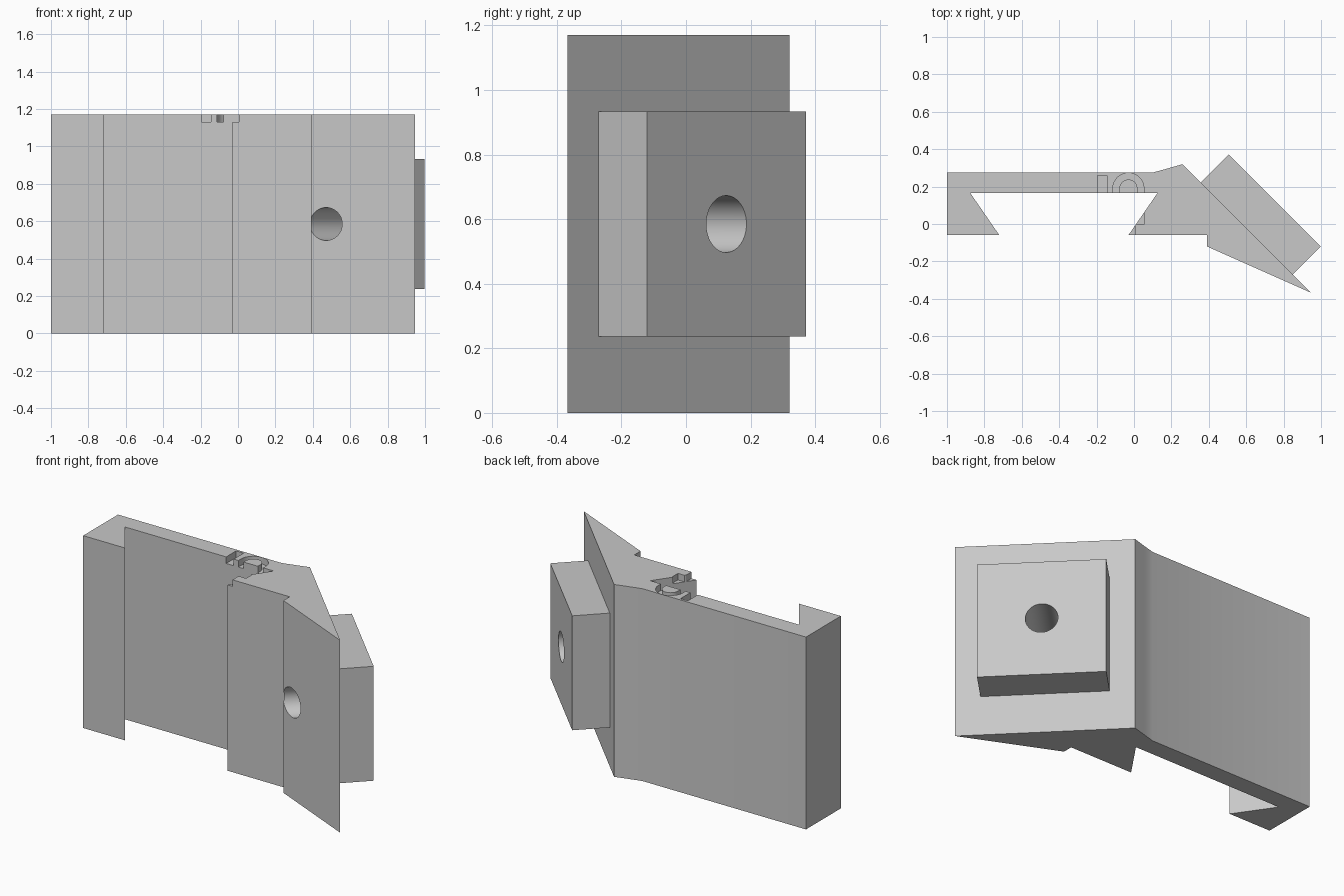
import bpy, bmesh
from math import sin, cos, pi, radians
from mathutils import Vector

cube = bpy.data.objects.get("Cube")
if cube:
    bpy.data.objects.remove(cube, do_unlink=True)

HEIGHT = 1.17
MID = HEIGHT / 2

grey = bpy.data.materials.new("plain grey")
grey.use_nodes = True
colour = (0.58, 0.58, 0.58, 1)
grey.diffuse_color = colour
grey.node_tree.nodes["Principled BSDF"].inputs["Base Color"].default_value = colour


def prism(name, outline, low, high):
    """Extrude an outline in x, y from one height to another."""
    bm = bmesh.new()
    face = bm.faces.new([bm.verts.new((x, y, low)) for x, y in outline])
    new = bmesh.ops.extrude_face_region(bm, geom=[face])["geom"]
    tops = [v for v in new if isinstance(v, bmesh.types.BMVert)]
    bmesh.ops.translate(bm, verts=tops, vec=(0, 0, high - low))
    bmesh.ops.recalc_face_normals(bm, faces=bm.faces)
    mesh = bpy.data.meshes.new(name)
    bm.to_mesh(mesh)
    bm.free()
    mesh.materials.append(grey)
    obj = bpy.data.objects.new(name, mesh)
    bpy.context.collection.objects.link(obj)
    return obj


def rectangle(x0, x1, y0, y1):
    return [(x0, y0), (x1, y0), (x1, y1), (x0, y1)]


def combine(target, tool, operation):
    """Apply a boolean and remove the helper."""
    tool.hide_render = True
    mod = target.modifiers.new(operation.title(), "BOOLEAN")
    mod.operation = operation
    mod.solver = "EXACT"
    mod.object = tool
    bpy.ops.object.select_all(action="DESELECT")
    target.select_set(True)
    bpy.context.view_layer.objects.active = target
    bpy.ops.object.modifier_apply(modifier=mod.name)
    bpy.data.objects.remove(tool, do_unlink=True)


# Dovetail rail with the angled wedge on its right-hand end
body = prism("dovetail_bracket", [
    (-1, -0.06), (-0.72, -0.06), (-0.875, 0.165), (0.125, 0.165),
    (-0.03, -0.06), (0.39, -0.06), (0.39, -0.12), (0.945, -0.367),
    (0.26, 0.32), (0.17, 0.294), (0.1, 0.275), (-1, 0.275)], 0, HEIGHT)

# Square pad on the slanted face, sunk slightly into the wedge
centre = Vector((0.752, 0.125))
normal = Vector((1, 1)).normalized()
along = Vector((1, -1)).normalized()
half, depth = 0.348, 0.225
pad = prism("square_pad", [
    centre - along * half, centre + along * half,
    centre + along * half - normal * depth,
    centre - along * half - normal * depth], MID - half, MID + half)
combine(body, pad, "UNION")

# Bore through pad and wedge
bpy.ops.mesh.primitive_cylinder_add(
    vertices=48, radius=0.088, depth=2, location=(*centre, MID),
    rotation=(pi / 2, 0, radians(135)))
combine(body, bpy.context.object, "DIFFERENCE")

# Shallow notches in the top edge: a slot, an arch and two steps
arch_x, arch_y = -0.03, 0.19


def arc(radius, angles):
    return [(arch_x + radius * cos(a), arch_y + radius * sin(a)) for a in angles]


sweep = [pi * i / 20 for i in range(21)]
outer, inner = 0.083, 0.048
arch = ([(arch_x + outer, 0.14)] + arc(outer, sweep)
        + [(arch_x - outer, 0.14), (arch_x - inner, 0.14)]
        + arc(inner, reversed(sweep)) + [(arch_x + inner, 0.14)])
notches = [rectangle(-0.195, -0.145, 0.14, 0.26), arch,
           rectangle(-0.1, 0.005, -0.1, 0.0),
           rectangle(-0.1, 0.055, -0.001, 0.055)]
for outline in notches:
    combine(body, prism("notch_cutter", outline, 1.13, HEIGHT + 0.1), "DIFFERENCE")

bpy.ops.object.select_all(action="DESELECT")
body.select_set(True)
bpy.context.view_layer.objects.active = body
bpy.ops.object.shade_smooth_by_angle(angle=radians(25))
